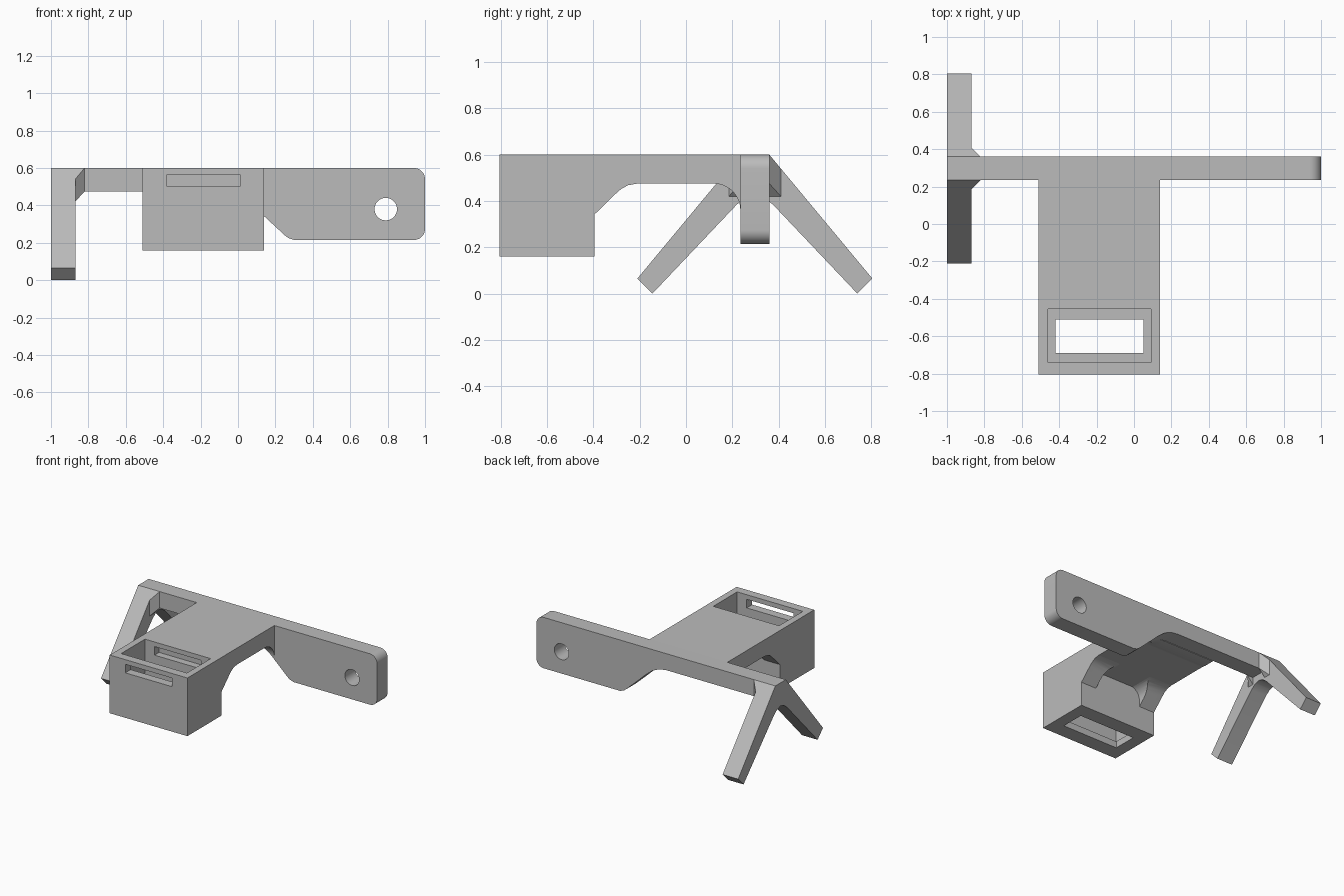
import bpy, bmesh, math
from mathutils import Vector

cube = bpy.data.objects.get("Cube")
if cube:
    bpy.data.objects.remove(cube, do_unlink=True)

grey = bpy.data.materials.new("plain grey")
grey.use_nodes = True
COLOUR = (0.5, 0.5, 0.5, 1)
grey.diffuse_color = COLOUR
grey.node_tree.nodes["Principled BSDF"].inputs["Base Color"].default_value = COLOUR


def finish(name, bm):
    bmesh.ops.recalc_face_normals(bm, faces=bm.faces)
    mesh = bpy.data.meshes.new(name)
    bm.to_mesh(mesh)
    bm.free()
    mesh.materials.append(grey)
    obj = bpy.data.objects.new(name, mesh)
    bpy.context.collection.objects.link(obj)
    return obj


def prism(name, pts, axis, lo, hi):
    """Extrude a flat outline along x, y or z."""
    def place(p, d):
        return {"x": (d, p[0], p[1]), "y": (p[0], d, p[1]), "z": (p[0], p[1], d)}[axis]
    bm = bmesh.new()
    face = bm.faces.new([bm.verts.new(place(p, lo)) for p in pts])
    move = Vector(place((0, 0), hi - lo))
    ext = bmesh.ops.extrude_face_region(bm, geom=[face], use_keep_orig=True)
    bmesh.ops.translate(bm, vec=move, verts=[v for v in ext["geom"] if isinstance(v, bmesh.types.BMVert)])
    return finish(name, bm)


def box(name, x0, x1, y0, y1, z0, z1):
    return prism(name, [(x0, y0), (x1, y0), (x1, y1), (x0, y1)], "z", z0, z1)


def arc(cx, cy, r, a0, a1, n=10):
    angles = [math.radians(a0 + (a1 - a0) * i / n) for i in range(n + 1)]
    return [(cx + r * math.cos(a), cy + r * math.sin(a)) for a in angles]


def cut(obj, *cutters):
    """Subtract the cutters and discard them."""
    for c in cutters:
        c.hide_render = True
        mod = obj.modifiers.new("cut", "BOOLEAN")
        mod.operation, mod.solver, mod.object = "DIFFERENCE", "EXACT", c
    bpy.context.view_layer.update()
    graph = bpy.context.evaluated_depsgraph_get()
    mesh = bpy.data.meshes.new_from_object(obj.evaluated_get(graph))
    obj.modifiers.clear()
    obj.data = mesh
    for c in cutters:
        bpy.data.objects.remove(c, do_unlink=True)


TOP, UNDER = 0.6, 0.475        # plate heights
L, R = -0.51, 0.14             # plate sides
FRONT, BACK = 0.235, 0.36      # crossbar faces
BOX_BACK = -0.395

# Crossbar with a deep rounded arm and a round mounting hole
arch = [(-0.09, UNDER), (-0.03, 0.467), (0.03, 0.44), (0.09, 0.39),
        (R, 0.342), (0.25, 0.24), (0.27, 0.225), (0.3, 0.215)]
outline = ([(-1, TOP), (-1, UNDER)] + arch
           + arc(0.94, 0.275, 0.06, -90, 0) + arc(0.94, 0.54, 0.06, 0, 90))
crossbar = prism("crossbar", outline, "y", FRONT, BACK)
cut(crossbar, prism("hole_cutter", arc(0.79, 0.38, 0.06, 0, 351, 39), "y", 0, 1))

# Flat plate reaching forward
box("top_plate", L, R, BOX_BACK, FRONT, UNDER, TOP)

# Concave fillet below the plate, trimmed to the arm's arch
fillet = prism("plate_fillet", [(FRONT, UNDER)] + arc(0.12, 0.36, 0.115, 90, 0), "x", L, R)
cut(fillet, prism("arch_cutter", [(-0.6, 0.1), (-0.6, UNDER - 0.004), (-0.09, UNDER - 0.004)] + arch[1:5]
                  + [(0.2, 0.29), (0.2, 0.1)], "y", 0, 0.5))

# Open holder box with a ledge at the bottom and slots front and back
holder = box("holder_box", L, R, -0.805, BOX_BACK, 0.16, TOP)
cut(holder,
    box("cavity_cutter", -0.46, 0.09, -0.74, -0.455, 0.21, 0.7),
    box("floor_cutter", -0.42, 0.05, -0.69, -0.51, 0.1, 0.3),
    box("slot_cutter", -0.38, 0.01, -0.9, -0.4, 0.5, 0.565))

# Bracing ribs behind the box, hollowed by a round-topped opening
ribs = prism("holder_ribs", [(BOX_BACK, UNDER), (BOX_BACK, 0.342), (-0.305, 0.43),
                             (-0.28, 0.452), (-0.25, 0.468), (-0.21, UNDER)], "x", L, R)
opening = [(-0.38, 0.2), (0.01, 0.2)] + arc(-0.08, 0.39, 0.09, 0, 90) + arc(-0.29, 0.39, 0.09, 90, 180)
cut(ribs, prism("opening_cutter", opening, "y", -0.45, 0))

# Pair of splayed legs joined by a small arch
MID = (FRONT + BACK) / 2
half = [(BACK, TOP), (0.805, 0.065), (0.74, 0), (0.375, 0.385), (0.335, 0.415), (MID, 0.425)]
mirrored = [(2 * MID - y, z) for y, z in reversed(half[:-1])]
prism("splayed_legs", half + mirrored, "x", -1, -0.87)

# Corner wedges between the crossbar and each leg
for name, y, s in (("rear_wedge", BACK, 1), ("front_wedge", FRONT, -1)):
    bm = bmesh.new()
    low, high = [[bm.verts.new(p) for p in ((-0.82, y, a), (-0.87, y + s * 0.05, b), (-0.87, y, c))]
                 for a, b, c in ((UNDER, 0.42, 0.42), (TOP, 0.54, TOP))]
    bm.faces.new(low)
    bm.faces.new(high)
    for i in range(3):
        j = (i + 1) % 3
        bm.faces.new((low[i], low[j], high[j], high[i]))
    finish(name, bm)

# Smooth the rounded surfaces, keeping edges sharp
for obj in bpy.context.scene.objects:
    if obj.type == "MESH" and obj.data.materials and obj.data.materials[0] == grey:
        bpy.ops.object.select_all(action="DESELECT")
        obj.select_set(True)
        bpy.context.view_layer.objects.active = obj
        bpy.ops.object.shade_smooth_by_angle(angle=math.radians(30))
